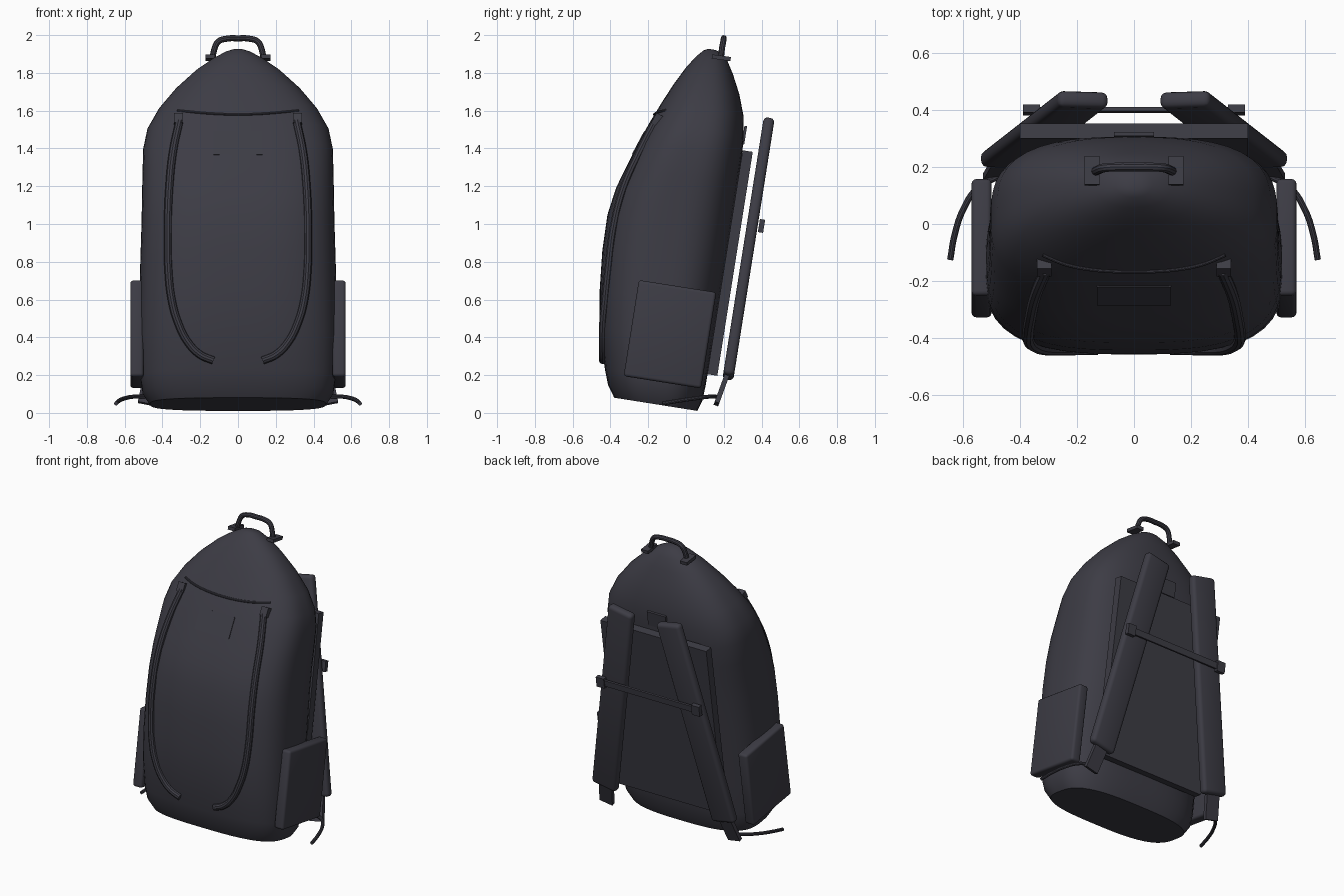
import bpy, bmesh, math
from mathutils import Matrix, Vector

if "Cube" in bpy.data.objects:
    bpy.data.objects.remove(bpy.data.objects["Cube"])

TILT = Matrix.Rotation(math.radians(-9), 4, 'X')   # the pack leans backwards


def material(name, rgb):
    m = bpy.data.materials.new(name)
    m.diffuse_color = (*rgb, 1)
    m.use_nodes = True
    m.node_tree.nodes["Principled BSDF"].inputs["Base Color"].default_value = m.diffuse_color
    return m


FABRIC = material("dark_slate_fabric", (0.046, 0.045, 0.059))


def local(y, z):
    """World side-view point to the pack's own upright frame."""
    v = TILT.inverted() @ Vector((0, y, z))
    return v.y, v.z


def finish(ob, smooth=True, tilt=True):
    ob.data.materials.append(FABRIC)
    if tilt:
        ob.matrix_world = TILT @ ob.matrix_world
    if smooth:
        bpy.ops.object.select_all(action='DESELECT')
        ob.select_set(True)
        bpy.context.view_layer.objects.active = ob
        bpy.ops.object.shade_smooth_by_angle(angle=math.radians(35))
    return ob


def mesh_object(name, bm):
    bmesh.ops.recalc_face_normals(bm, faces=bm.faces)
    me = bpy.data.meshes.new(name)
    bm.to_mesh(me)
    bm.free()
    ob = bpy.data.objects.new(name, me)
    bpy.context.collection.objects.link(ob)
    return ob


def box(name, centre, size, bevel=0.0, rot=None, tilt=True):
    bm = bmesh.new()
    bmesh.ops.create_cube(bm, size=1)
    bmesh.ops.scale(bm, vec=size, verts=bm.verts)
    if bevel:
        bmesh.ops.bevel(bm, geom=bm.edges[:], offset=bevel, segments=3,
                        profile=0.5, affect='EDGES')
    if rot:
        bmesh.ops.transform(bm, matrix=rot, verts=bm.verts)
    bmesh.ops.translate(bm, vec=centre, verts=bm.verts)
    return finish(mesh_object(name, bm), bool(bevel), tilt)


def tube(name, pts, radius, tilt=True):
    cu = bpy.data.curves.new(name, 'CURVE')
    cu.dimensions = '3D'
    cu.bevel_depth, cu.bevel_resolution = radius, 3
    cu.use_fill_caps = True
    cu.resolution_u = 8
    sp = cu.splines.new('BEZIER')
    sp.bezier_points.add(len(pts) - 1)
    for bp, p in zip(sp.bezier_points, pts):
        bp.co = p
        bp.handle_left_type = bp.handle_right_type = 'AUTO'
    ob = bpy.data.objects.new(name, cu)
    bpy.context.collection.objects.link(ob)
    bpy.ops.object.select_all(action='DESELECT')
    ob.select_set(True)
    bpy.context.view_layer.objects.active = ob
    bpy.ops.object.convert(target='MESH')
    return finish(bpy.context.object, True, tilt)


# Main bag: height, half width, front y, back y
ROWS = [(0.02, 0.465, -0.388, 0.058), (0.08, 0.505, -0.43, 0.076),
        (0.16, 0.518, -0.46, 0.08), (0.37, 0.524, -0.522, 0.082),
        (0.57, 0.522, -0.553, 0.084), (0.78, 0.517, -0.572, 0.085),
        (0.97, 0.511, -0.575, 0.085), (1.12, 0.508, -0.552, 0.084),
        (1.24, 0.506, -0.515, 0.083), (1.38, 0.502, -0.47, 0.08),
        (1.49, 0.48, -0.43, 0.074), (1.60, 0.42, -0.385, 0.055),
        (1.71, 0.33, -0.336, 0.015), (1.81, 0.222, -0.284, -0.035),
        (1.875, 0.13, -0.24, -0.075), (1.91, 0.065, -0.208, -0.112),
        (1.922, 0.025, -0.185, -0.145)]


def section(z):
    """Interpolated half width, front and back at height z, and roundness."""
    z = min(max(z, ROWS[0][0]), ROWS[-1][0])
    for a, b in zip(ROWS, ROWS[1:]):
        if z <= b[0]:
            t = (z - a[0]) / (b[0] - a[0])
            w, f, k = (a[i] + (b[i] - a[i]) * t for i in (1, 2, 3))
            power = 3.0 if z < 1.4 else 3.0 - 0.9 * (z - 1.4) / 0.52
            return w, f, k, power


def front_y(x, z):
    w, f, k, p = section(z)
    mid, half = (f + k) / 2, (k - f) / 2
    return mid - half * max(0, 1 - abs(x / w) ** p) ** (1 / p)


bm = bmesh.new()
N = 56
rings = []
for row in ROWS:
    w, f, k, p = section(row[0])
    ring = []
    for i in range(N):
        a = 2 * math.pi * i / N
        c, s = math.cos(a), math.sin(a)
        r = (abs(c) ** p + abs(s) ** p) ** (-1 / p)
        ring.append(bm.verts.new((w * r * c, (f + k) / 2 + (k - f) / 2 * r * s, row[0])))
    rings.append(ring)
for lo, hi in zip(rings, rings[1:]):
    for i in range(N):
        bm.faces.new((lo[i], lo[(i + 1) % N], hi[(i + 1) % N], hi[i]))
bm.faces.new(rings[0])
bm.faces.new(rings[-1])
finish(mesh_object("main_bag", bm))

# Back padding, hang tab and front patch
box("back_pad", (0, 0.106, 0.82), (0.80, 0.054, 1.20))
box("hang_tab", (0, 0.075, 1.50), (0.14, 0.014, 0.10))
box("front_patch", (0, front_y(0, 1.37) + 0.008, 1.37), (0.26, 0.02, 0.14), 0,
    Matrix.Rotation(math.radians(-19), 4, 'X'))

# Piping arc above the front panel
arc = []
for i in range(9):
    x = -0.32 + 0.08 * i
    z = 1.535 + 0.03 * (x / 0.32) ** 2
    arc.append((x, front_y(x, z) - 0.001, z))
tube("front_piping", arc, 0.007)

# Carry handle
arch = [(-0.135, 0.185, 1.88), (-0.125, 0.19, 1.925), (-0.105, 0.197, 1.965),
        (-0.06, 0.2, 1.981), (0, 0.2, 1.983), (0.06, 0.2, 1.981),
        (0.105, 0.197, 1.965), (0.125, 0.19, 1.925), (0.135, 0.185, 1.88)]
tube("carry_handle", arch, 0.016, tilt=False)

for side, s in (("left", -1), ("right", 1)):
    # Handle anchors
    box(side + "_handle_anchor", (s * 0.147, 0.187, 1.88), (0.052, 0.10, 0.022), 0,
        Matrix.Rotation(math.radians(-8), 4, 'X'), tilt=False)

    # Curved front trim tubes with end tabs
    path = []
    for x, z in ((0.31, 1.50), (0.345, 1.32), (0.364, 1.12), (0.371, 0.92), (0.368, 0.68),
                 (0.35, 0.52), (0.32, 0.41), (0.265, 0.30), (0.20, 0.235), (0.13, 0.205)):
        path.append((s * x, front_y(x, z) - 0.006, z))
    tube(side + "_front_trim", path, 0.021)
    box(side + "_trim_tab", (s * 0.315, front_y(0.315, 1.51) - 0.004, 1.51),
        (0.05, 0.04, 0.06), 0, Matrix.Rotation(math.radians(-20), 4, 'X'))

    # Side pocket
    box(side + "_side_pocket", (s * 0.535, -0.149, 0.398), (0.07, 0.415, 0.515), 0.016)

    # Padded shoulder strap, splayed outwards towards the bottom
    lean = math.atan2(0.28, 1.40)
    box(side + "_shoulder_strap", (s * 0.315, 0.191, 0.91), (0.18, 0.058, 1.405), 0.022,
        Matrix.Rotation(-s * lean, 4, 'Y'))

    # Webbing under the strap and its loose tail
    box(side + "_strap_webbing", (s * 0.465, 0.193, 0.135), (0.095, 0.026, 0.19), 0,
        Matrix.Rotation(math.radians(-20), 4, 'X') @ Matrix.Rotation(-s * 0.2, 4, 'Y'),
        tilt=False)
    tail = [(s * 0.47, 0.17, 0.085), (s * 0.55, 0.125, 0.086), (s * 0.60, 0.05, 0.077),
            (s * 0.63, -0.04, 0.064), (s * 0.645, -0.125, 0.05)]
    tube(side + "_strap_tail", tail, 0.011, tilt=False)

    # Chest strap buckle
    box(side + "_chest_buckle", (s * 0.36, 0.24, 1.04), (0.06, 0.028, 0.07))

# Chest strap
box("chest_strap", (0, 0.24, 1.04), (0.70, 0.014, 0.042))
